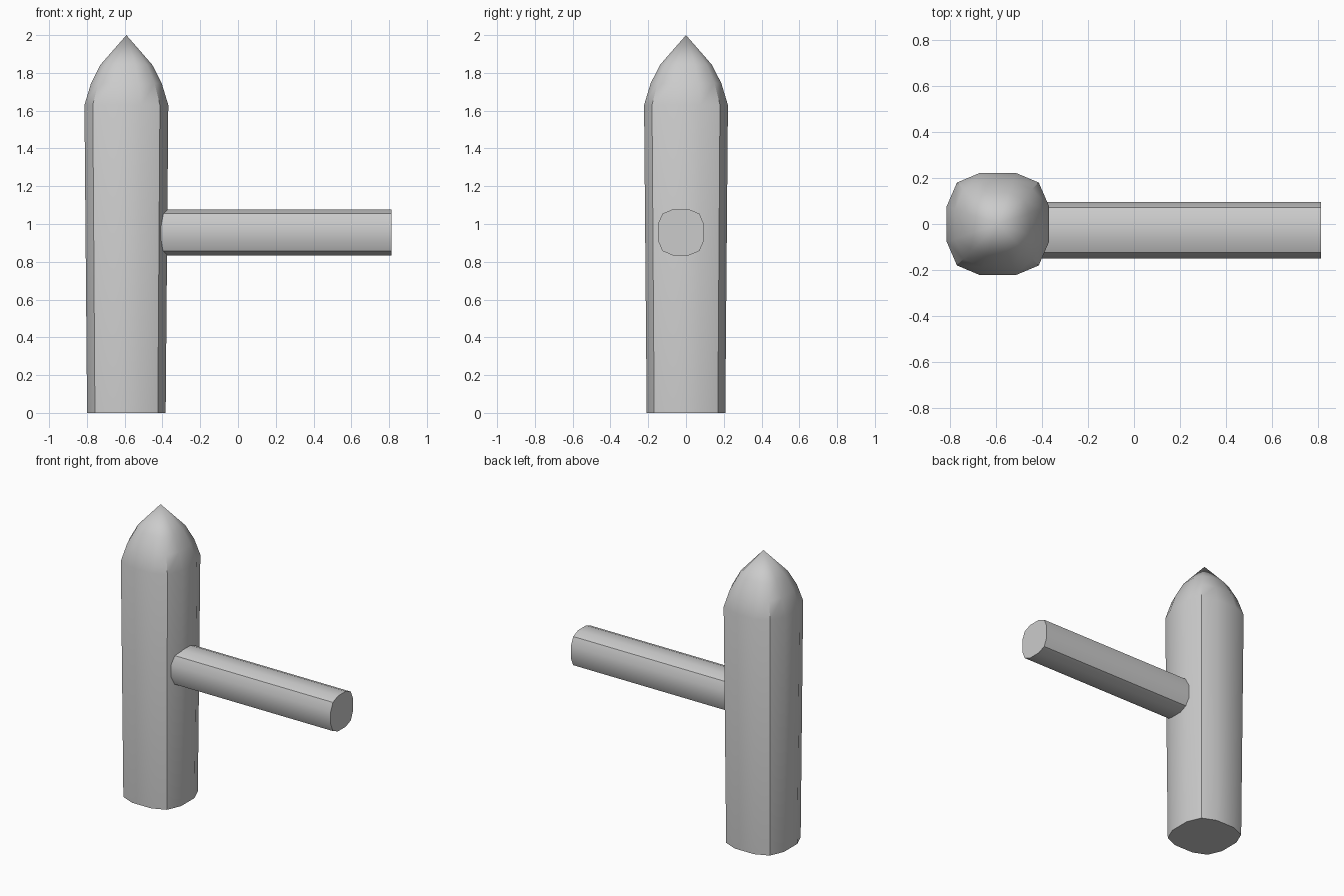
import bpy, bmesh, math

if "Cube" in bpy.data.objects:
    bpy.data.objects.remove(bpy.data.objects["Cube"])

# One quadrant of the rounded-square 12-sided section, scaled to half-width 1
QUAD = [(1.0, 0.35), (0.80, 0.81), (0.35, 1.0)]
SECTION = (QUAD + [(-x, y) for x, y in reversed(QUAD)]
           + [(-x, -y) for x, y in QUAD] + [(x, -y) for x, y in reversed(QUAD)])


def loft(name, rings, place, tip=None):
    """Skin (distance, half-width) rings, closing with a cap or a tip point."""
    bm = bmesh.new()
    loops = [[bm.verts.new(place(u * r, v * r, d)) for u, v in SECTION]
             for d, r in rings]
    n = len(SECTION)
    for a, b in zip(loops, loops[1:]):
        for i in range(n):
            j = (i + 1) % n
            bm.faces.new((a[i], a[j], b[j], b[i]))
    bm.faces.new(loops[0][::-1])
    if tip is None:
        bm.faces.new(loops[-1])
    else:
        t = bm.verts.new(place(0, 0, tip))
        for i in range(n):
            bm.faces.new((loops[-1][i], loops[-1][(i + 1) % n], t))
    bmesh.ops.recalc_face_normals(bm, faces=bm.faces[:])
    mesh = bpy.data.meshes.new(name)
    bm.to_mesh(mesh)
    bm.free()
    ob = bpy.data.objects.new(name, mesh)
    bpy.context.collection.objects.link(ob)
    bpy.ops.object.select_all(action='DESELECT')
    ob.select_set(True)
    bpy.context.view_layer.objects.active = ob
    bpy.ops.object.shade_smooth_by_angle(angle=math.radians(40))
    return ob


# Upright post, slightly wider at the shoulder, with a pointed top
loft("post", [(0, 0.208), (1.63, 0.222), (1.745, 0.187), (1.843, 0.137)],
     lambda u, v, d: (-0.591 + u, v, d), tip=2.0)

# Horizontal rail running out of the post
loft("rail", [(-0.59, 0.122), (0.812, 0.122)],
     lambda u, v, d: (d, -0.027 + u, 0.956 + v))
